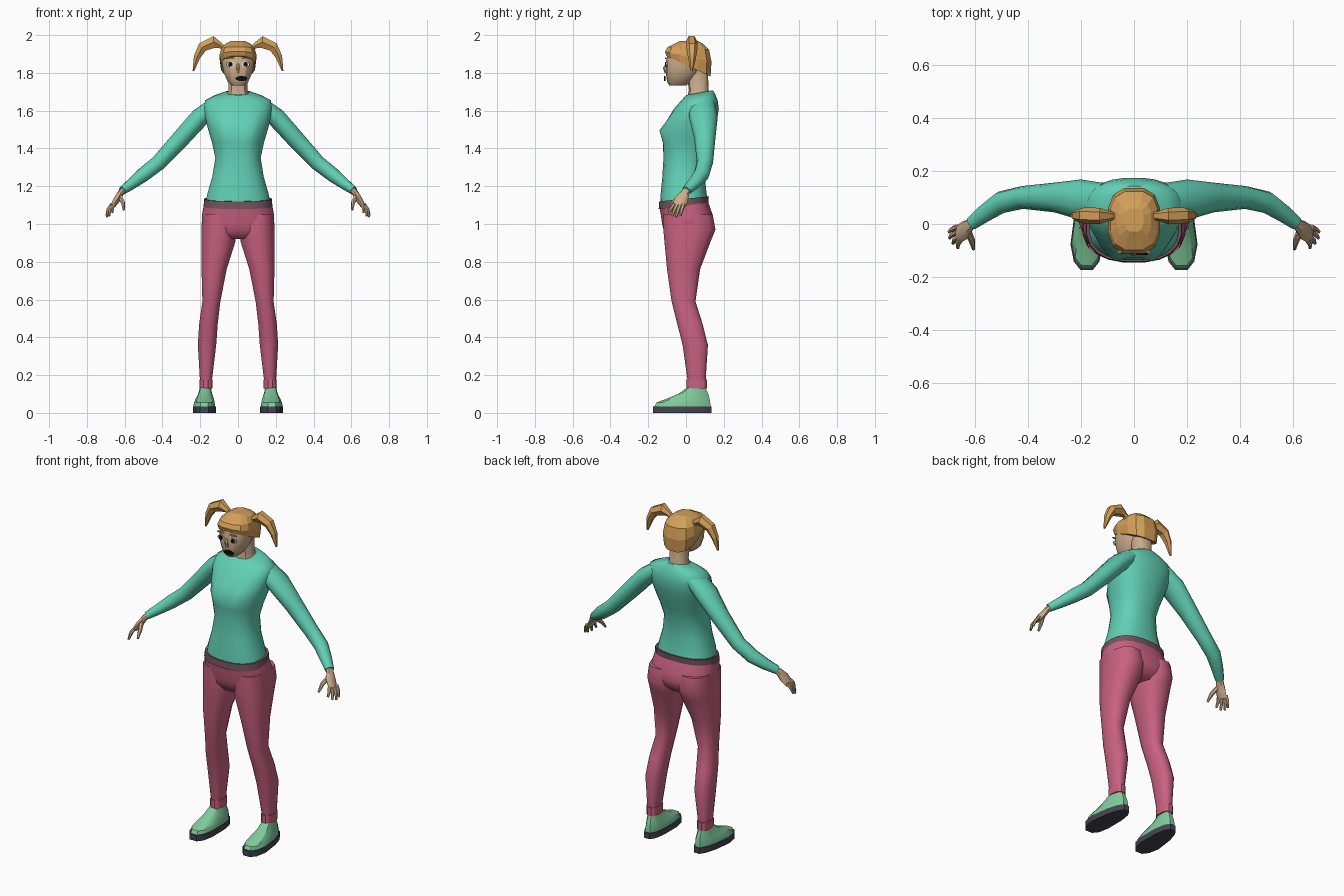
import bpy, bmesh, math
from mathutils import Vector


def material(name, rgb):
    m = bpy.data.materials.new(name)
    m.diffuse_color = (*rgb, 1)
    return m


TEAL = material("teal_knit", (.12, .63, .46))
PINK = material("rose_cloth", (.58, .12, .22))
BAND = material("mauve_band", (.17, .085, .11))
SKIN = material("skin", (.60, .42, .26))
HAIR = material("golden_hair", (.66, .35, .10))
SHOE = material("mint_shoe", (.22, .60, .33))
SOLE = material("dark_sole", (.06, .06, .08))
BLACK = material("black", (.004, .004, .004))
WHITE = material("white", (.85, .85, .85))


def build(name, rings, mat, mirror=False, angle=40):
    """Skin a stack of vertex rings, close the ends, optionally mirror over x = 0."""
    bm = bmesh.new()
    loops = [[bm.verts.new(p) for p in r] for r in rings]
    n = len(loops[0])
    for a, b in zip(loops, loops[1:]):
        for i in range(n):
            j = (i + 1) % n
            bm.faces.new((a[i], a[j], b[j], b[i]))
    bm.faces.new(loops[0][::-1])
    bm.faces.new(loops[-1])
    bmesh.ops.recalc_face_normals(bm, faces=bm.faces)
    me = bpy.data.meshes.new(name)
    bm.to_mesh(me)
    bm.free()
    me.materials.append(mat)
    ob = bpy.data.objects.new(name, me)
    bpy.context.collection.objects.link(ob)
    bpy.ops.object.select_all(action='DESELECT')
    ob.select_set(True)
    bpy.context.view_layer.objects.active = ob
    if angle:
        bpy.ops.object.shade_smooth_by_angle(angle=math.radians(angle))
    if mirror:
        ob.modifiers.new("Mirror", 'MIRROR').use_mirror_merge = False
    return ob


def power(v, e):
    return math.copysign(abs(v) ** (2 / e), v)


def loft(name, rows, mat, n=12, e=2.4, deform=None, **kw):
    """Rows: z, x0, x1, y front, y back, tilt; each a horizontal rounded outline."""
    rings = []
    for z, x0, x1, y0, y1, *t in rows:
        tilt = t[0] if t else 0
        ring = []
        for i in range(n):
            a = math.tau * (i + .5) / n
            p = Vector(((x0 + x1) / 2 + (x1 - x0) / 2 * power(math.cos(a), e),
                        (y0 + y1) / 2 + (y1 - y0) / 2 * power(math.sin(a), e), z))
            p.z += tilt * (p.y - (y0 + y1) / 2)
            ring.append(deform(p) if deform else p)
        rings.append(ring)
    return build(name, rings, mat, **kw)


def tube(name, pts, mat, n=8, **kw):
    """Pts: x, y, z, radius along y, radius across."""
    pos = [Vector(p[:3]) for p in pts]
    rings = []
    for i, p in enumerate(pts):
        d = (pos[min(i + 1, len(pts) - 1)] - pos[max(i - 1, 0)]).normalized()
        side = (Vector((0, 1, 0)) - d * d.y).normalized()
        up = d.cross(side)
        rings.append([pos[i] + side * p[3] * math.cos(math.tau * k / n)
                      + up * p[4] * math.sin(math.tau * k / n) for k in range(n)])
    return build(name, rings, mat, **kw)


def plate(name, x, y, z, w, h, mat, mirror=False, n=10, d=.008):
    """Thin oval plate facing the front."""
    rings = [[Vector((x + w * math.cos(math.tau * k / n), yy, z + h * math.sin(math.tau * k / n)))
              for k in range(n)] for yy in (y, y + d)]
    return build(name, rings, mat, mirror=mirror, angle=0)


# Sweater body with a two-sided bust
def bust(p):
    if p.y < 0:
        p.y -= .034 * math.exp(-((abs(p.x) - .07) / .045) ** 2 - ((p.z - 1.495) / .055) ** 2)
    return p


loft("sweater_body", [
    (1.115, -.172, .172, -.138, .115, .1), (1.16, -.163, .163, -.135, .11),
    (1.25, -.137, .137, -.126, .10), (1.35, -.121, .121, -.12, .105),
    (1.43, -.138, .138, -.12, .13), (1.495, -.158, .158, -.115, .15),
    (1.55, -.172, .172, -.095, .165), (1.61, -.182, .182, -.065, .175),
    (1.655, -.175, .175, -.025, .168), (1.68, -.125, .125, -.01, .155, .1),
    (1.695, -.075, .075, 0, .143, .18)], TEAL, n=24, deform=bust, angle=60)

# Sleeves
tube("sleeve", [
    (.12, .085, 1.63, .07, .045), (.203, .092, 1.563, .076, .053),
    (.30, .10, 1.455, .056, .050), (.42, .10, 1.325, .043, .043),
    (.50, .082, 1.262, .042, .04), (.56, .042, 1.215, .035, .031),
    (.612, .002, 1.177, .026, .023)], TEAL, n=10, mirror=True, angle=60)

# Hands
tube("palm", [(.595, .015, 1.19, .02, .018), (.62, -.005, 1.165, .024, .017),
              (.64, -.025, 1.13, .037, .018), (.663, -.038, 1.095, .034, .013)],
     SKIN, mirror=True)
for i, (base, tip) in enumerate([
        ((.668, -.012, 1.105), (.697, -.03, 1.045)), ((.668, -.031, 1.1), (.695, -.053, 1.037)),
        ((.662, -.048, 1.1), (.682, -.073, 1.042)), ((.655, -.062, 1.105), (.664, -.09, 1.06))]):
    b, t = Vector(base), Vector(tip)
    m = b.lerp(t, .5) + Vector((.005, 0, .004))
    tube(f"finger_{i + 1}", [(*b, .011, .010), (*m, .010, .009), (*t, .006, .006)],
         SKIN, n=6, mirror=True)
tube("thumb", [(.625, -.03, 1.145, .014, .014), (.61, -.065, 1.115, .012, .012),
               (.605, -.095, 1.075, .006, .006)], SKIN, n=6, mirror=True)

# Trousers: hips, legs, rolled cuffs and waistband
loft("hips", [
    (.92, -.11, .11, -.09, .10), (.96, -.18, .18, -.118, .14),
    (1.0, -.194, .194, -.128, .15), (1.05, -.192, .192, -.135, .142),
    (1.105, -.182, .182, -.142, .118, .1)], PINK, n=20, e=2.5, angle=60)
loft("leg", [
    (1.05, .012, .192, -.125, .145), (.97, .006, .196, -.124, .16),
    (.91, .010, .197, -.118, .135), (.76, .058, .195, -.103, .077),
    (.59, .092, .19, -.078, .052), (.47, .106, .207, -.048, .09),
    (.36, .114, .214, -.02, .118), (.165, .138, .202, .008, .105)],
     PINK, n=12, mirror=True, angle=50)
loft("cuff", [(.128, .134, .206, .002, .112), (.178, .134, .206, .002, .112)],
     PINK, mirror=True, angle=30)
loft("waistband", [(1.093, -.184, .184, -.146, .12, .1), (1.133, -.18, .18, -.143, .122, .1)],
     BAND, n=20, e=2.5)


# Shoes, narrower at the heel
def heel(p):
    k = 1 - .22 * max(0, min(1, (p.y + .05) / .15))
    p.x = .18 + (p.x - .18) * k - .012 * max(0, min(1, (p.y + .05) / .15))
    return p


loft("sole", [(0, .116, .241, -.178, .14), (.035, .116, .241, -.178, .14)],
     SOLE, e=2.7, deform=heel, mirror=True, angle=30)
loft("shoe", [
    (.033, .12, .237, -.172, .134), (.055, .122, .235, -.16, .132),
    (.075, .127, .228, -.105, .128), (.10, .138, .22, -.045, .12),
    (.135, .147, .213, .008, .104)], SHOE, e=2.6, deform=heel, mirror=True, angle=30)

# Neck and head
loft("neck", [(1.67, -.068, .068, .008, .132), (1.71, -.052, .052, .015, .12),
              (1.82, -.055, .055, .0, .115)], SKIN, n=10)
loft("head", [
    (1.732, -.032, .032, -.088, .0), (1.752, -.055, .055, -.1, .025),
    (1.80, -.077, .077, -.107, .07), (1.86, -.088, .088, -.107, .09),
    (1.93, -.08, .08, -.085, .1)], SKIN, n=14, e=2.5, angle=30)
tube("nose", [(0, -.1, 1.85, .006, .006), (0, -.112, 1.825, .01, .01),
              (0, -.104, 1.80, .009, .012)], SKIN, n=6)

# Hair cap with a hairline rising to the front
loft("hair_cap", [
    (1.835, -.092, .092, -.106, .133, -.46), (1.885, -.1, .1, -.114, .138, -.22),
    (1.93, -.09, .09, -.1, .125, -.06), (1.955, -.066, .066, -.06, .09),
    (1.97, -.036, .036, -.03, .06)], HAIR, n=12, e=2.8, angle=0)
tube("pigtail", [
    (.07, .03, 1.925, .016, .014), (.092, .03, 1.945, .018, .017),
    (.128, .03, 1.963, .031, .036), (.188, .032, 1.937, .03, .03),
    (.217, .032, 1.885, .022, .02), (.236, .03, 1.81, .006, .005)],
     HAIR, n=6, mirror=True, angle=0)

# Face details
plate("eye_white", .04, -.107, 1.845, .022, .015, WHITE, True)
plate("pupil", .04, -.111, 1.845, .012, .013, BLACK, True)
plate("eyebrow", .042, -.11, 1.877, .024, .005, HAIR, True, n=6)
plate("mouth", .018, -.117, 1.77, .032, .013, BLACK)
